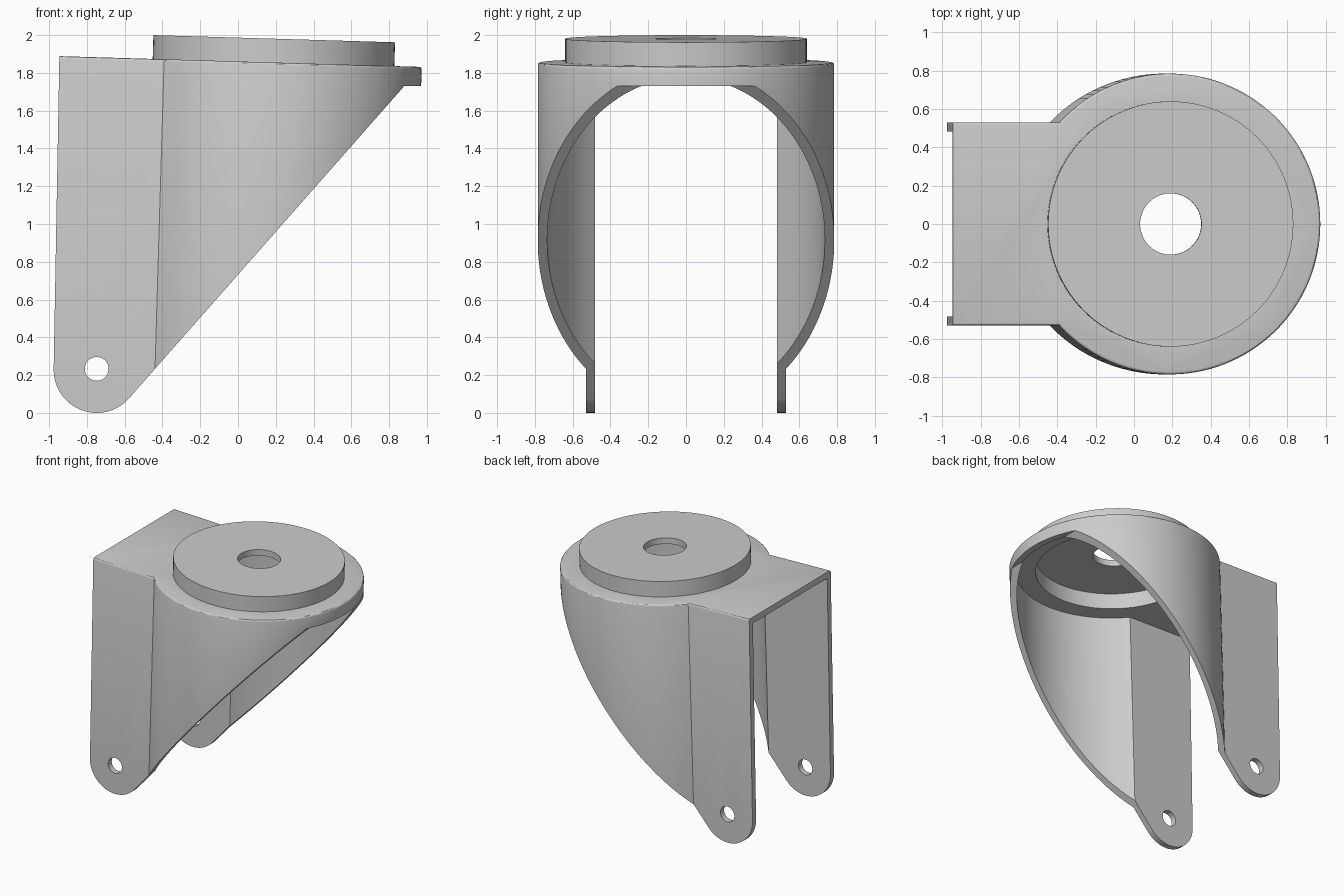
import bpy
import bmesh
from math import asin, cos, pi, radians, sin
from mathutils import Matrix

cube = bpy.data.objects.get("Cube")
if cube:
    bpy.data.objects.remove(cube, do_unlink=True)

grey = bpy.data.materials.new("plain grey")
grey.use_nodes = True
GREY = (0.6, 0.6, 0.6, 1)
grey.diffuse_color = GREY
grey.node_tree.nodes["Principled BSDF"].inputs["Base Color"].default_value = GREY

# The swivel axis leans slightly; the origin of this frame is the plate's top centre
TILT = Matrix.Translation((0.188, 0, 1.855)) @ Matrix.Rotation(radians(1.7), 4, 'Y')


def prism(name, points, direction, matrix=None, rim_bevel=0):
    """Extrude a closed outline along a direction vector."""
    bm = bmesh.new()
    face = bm.faces.new([bm.verts.new(p) for p in points])
    ext = bmesh.ops.extrude_face_region(bm, geom=[face])
    new = [g for g in ext["geom"] if isinstance(g, bmesh.types.BMVert)]
    bmesh.ops.translate(bm, verts=new, vec=direction)
    bmesh.ops.recalc_face_normals(bm, faces=bm.faces)
    if rim_bevel:
        rim = [e for e in bm.edges if all(abs(v.co.z) < 1e-5 for v in e.verts)]
        bmesh.ops.bevel(bm, geom=rim, offset=rim_bevel, segments=3,
                        profile=0.5, affect='EDGES')
    if matrix:
        bm.transform(matrix)
    mesh = bpy.data.meshes.new(name)
    bm.to_mesh(mesh)
    bm.free()
    mesh.materials.append(grey)
    obj = bpy.data.objects.new(name, mesh)
    bpy.context.collection.objects.link(obj)
    return obj


def circle(radius, z, count=96):
    return [(radius * cos(2 * pi * i / count), radius * sin(2 * pi * i / count), z)
            for i in range(count)]


def keyhole(radius, half_width, back, z, count=96):
    """Round front running into two straight parallel sides."""
    end = pi - asin(half_width / radius)
    pts = [(radius * cos(a), radius * sin(a), z)
           for a in (-end + 2 * end * i / count for i in range(count + 1))]
    return pts + [(back, half_width, z), (back, -half_width, z)]


def combine(target, tool, operation):
    mod = target.modifiers.new(operation, 'BOOLEAN')
    mod.operation = operation
    mod.solver = 'EXACT'
    mod.object = tool
    bpy.context.view_layer.objects.active = target
    bpy.ops.object.modifier_apply(modifier=mod.name)
    bpy.data.objects.remove(tool, do_unlink=True)


# Outer body with softened top rim, and the raised round boss
fork = prism("fork_housing", keyhole(0.785, 0.53, -1.6, 0), (0, 0, -2.3), TILT, 0.015)
combine(fork, prism("boss", circle(0.64, -0.03), (0, 0, 0.156), TILT), 'UNION')

# Hollow interior, recess under the boss, and central bore
combine(fork, prism("cavity", keyhole(0.735, 0.483, -1.8, -0.05), (0, 0, -2.5), TILT),
        'DIFFERENCE')
combine(fork, prism("boss_recess", circle(0.59, 0.076), (0, 0, -0.3), TILT), 'DIFFERENCE')
combine(fork, prism("bore", circle(0.16, 0.3, 64), (0, 0, -0.6), TILT), 'DIFFERENCE')

# Side silhouette: rounded feet, sloping front edge and short front lip
AXLE_X, AXLE_Z, FOOT = -0.748, 0.228, 0.228
start, stop = radians(-41.5), radians(-181)
side = [(AXLE_X + FOOT * cos(a), -1, AXLE_Z + FOOT * sin(a))
        for a in (start + (stop - start) * i / 32 for i in range(33))]
side += [(-0.941, -1, 2.15), (1.2, -1, 2.15), (1.2, -1, 1.73), (0.88, -1, 1.73)]
combine(fork, prism("side_profile", side, (0, 2, 0)), 'INTERSECT')

# Axle holes through both legs
axle = [(AXLE_X + x, -1, 0.233 + z) for x, z, _ in circle(0.063, 0, 40)]
combine(fork, prism("axle_hole", axle, (0, 2, 0)), 'DIFFERENCE')

bpy.ops.object.select_all(action='DESELECT')
fork.select_set(True)
bpy.context.view_layer.objects.active = fork
bpy.ops.object.shade_smooth_by_angle(angle=radians(30))
